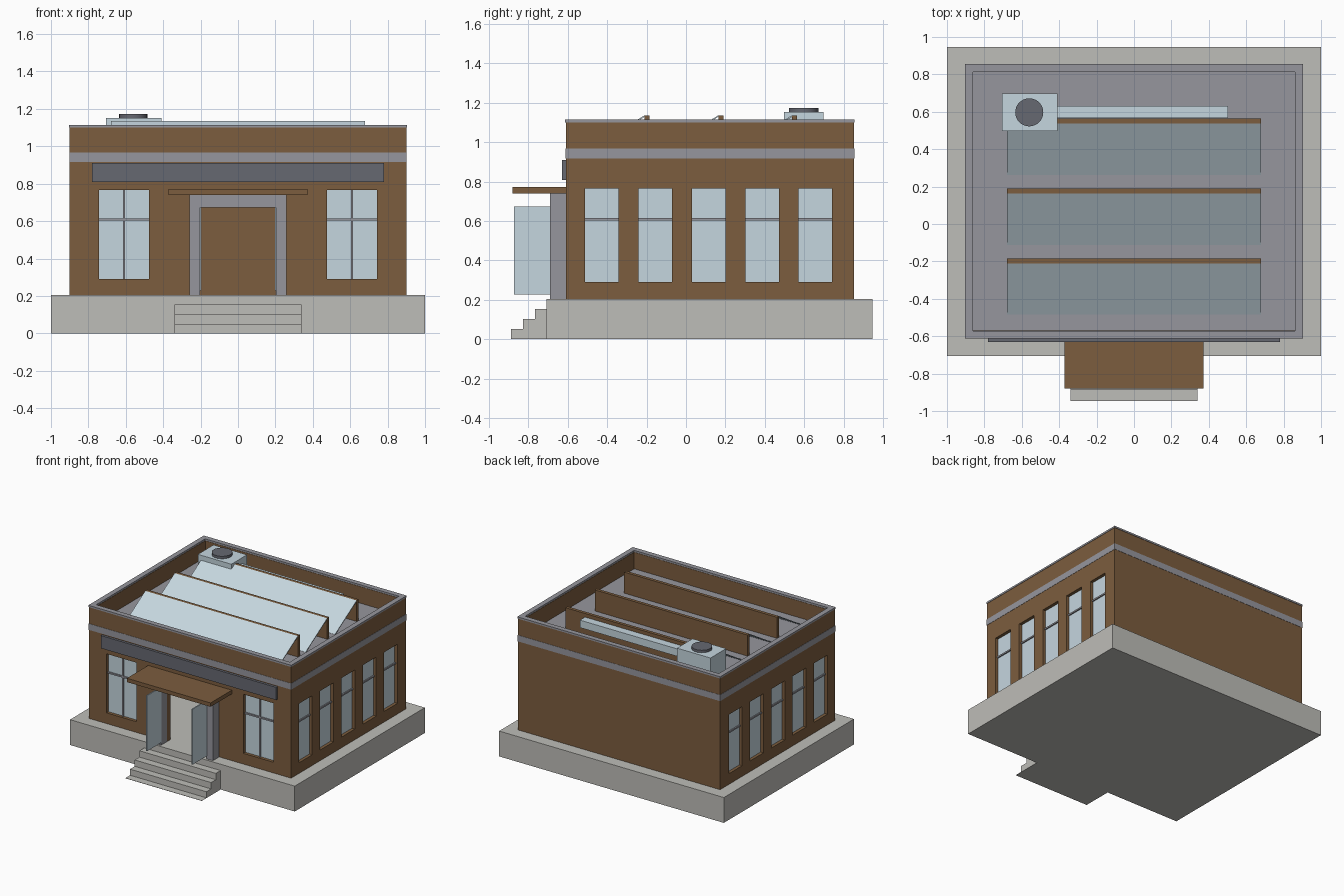
import bpy, bmesh, math

if "Cube" in bpy.data.objects:
    bpy.data.objects.remove(bpy.data.objects["Cube"])


def material(name, r, g, b):
    lin = [((c / 255 + 0.055) / 1.055) ** 2.4 for c in (r, g, b)]
    m = bpy.data.materials.new(name)
    m.diffuse_color = (*lin, 1)
    m.use_nodes = True
    m.node_tree.nodes["Principled BSDF"].inputs["Base Color"].default_value = m.diffuse_color
    return m


BROWN = material("brown_brick", 124, 93, 62)
STONE = material("pale_concrete", 190, 189, 184)
TRIM = material("grey_trim", 150, 150, 157)
GLASS = material("pale_blue_glass", 197, 214, 223)
DARK = material("dark_grey", 102, 104, 113)


def finish(name, bm, mat):
    bmesh.ops.recalc_face_normals(bm, faces=bm.faces)
    me = bpy.data.meshes.new(name)
    bm.to_mesh(me)
    bm.free()
    ob = bpy.data.objects.new(name, me)
    bpy.context.collection.objects.link(ob)
    if mat:
        me.materials.append(mat)
    return ob


def box(name, x, y, z, mat):
    """Box from (min, max) ranges on each axis."""
    bm = bmesh.new()
    bmesh.ops.create_cube(bm, size=1)
    for v in bm.verts:
        v.co = [r[0] if c < 0 else r[1] for c, r in zip(v.co, (x, y, z))]
    return finish(name, bm, mat)


def extrude_x(name, profile, x0, x1, mat):
    """Extrude a (y, z) profile along x."""
    bm = bmesh.new()
    f = bm.faces.new([bm.verts.new((x0, y, z)) for y, z in profile])
    r = bmesh.ops.extrude_face_region(bm, geom=[f])
    for v in r["geom"]:
        if isinstance(v, bmesh.types.BMVert):
            v.co.x = x1
    return finish(name, bm, mat)


def ring(name, x, y0, y1, t, z, mat):
    """Rectangular ring of width t, inset from the outer rectangle."""
    bm = bmesh.new()
    loops = []
    for inset in (0, t):
        for h in z:
            a, b, c = x - inset, y0 + inset, y1 - inset
            loops.append([bm.verts.new(p) for p in
                          ((-a, b, h), (a, b, h), (a, c, h), (-a, c, h))])
    ob, ot, ib, it = loops
    for p, q in ((ob, ot), (ot, it), (it, ib), (ib, ob)):
        for i in range(4):
            j = (i + 1) % 4
            bm.faces.new((p[i], p[j], q[j], q[i]))
    return finish(name, bm, mat)


def cut(target, cutter):
    m = target.modifiers.new("cut", "BOOLEAN")
    m.operation, m.solver, m.object = "DIFFERENCE", "EXACT", cutter
    bpy.context.view_layer.objects.active = target
    bpy.ops.object.modifier_apply(modifier=m.name)
    bpy.data.objects.remove(cutter)


W, Y0, Y1 = 0.90, -0.61, 0.852   # wall half width, front and back
FLOOR = 0.204
WZ = (0.29, 0.765)               # window sill and head
BAR = (0.602, 0.614)             # window crossbar

# Plinth and entrance steps
box("plinth", (-1, 1), (-0.707, 0.947), (0, FLOOR), STONE)
extrude_x("steps", [(-0.70, 0), (-0.947, 0), (-0.947, 0.002), (-0.887, 0.002),
                    (-0.887, 0.051), (-0.827, 0.051), (-0.827, 0.102),
                    (-0.767, 0.102), (-0.767, 0.153), (-0.70, 0.153)],
          -0.34, 0.34, STONE)

# Walls, roof slab, band and coping
walls = ring("walls", W, Y0, Y1, 0.04, (FLOOR, 1.10), BROWN)
box("roof", (-0.88, 0.88), (Y0 + 0.02, Y1 - 0.02), (0.918, 0.967), TRIM)
ring("wall_band", W + 0.002, Y0 - 0.002, Y1 + 0.002, 0.01, (0.917, 0.967), TRIM)
ring("coping", W + 0.003, Y0 - 0.003, Y1 + 0.003, 0.041, (1.10, 1.114), TRIM)

# Doorway opening
cut(walls, box("cutter", (-0.203, 0.203), (Y0 - 0.1, Y0 + 0.1), (FLOOR - 0.1, 0.674), None))

# Front windows
for s, side in ((-1, "left"), (1, "right")):
    c = s * 0.61
    x = (c - 0.134, c + 0.134)
    cut(walls, box("cutter", x, (Y0 - 0.1, Y0 + 0.1), WZ, None))
    box(f"front_window_{side}", x, (Y0 + 0.025, Y0 + 0.035), WZ, GLASS)
    box(f"front_mullion_{side}", (c - 0.006, c + 0.006), (Y0 + 0.015, Y0 + 0.025), WZ, TRIM)
    box(f"front_crossbar_{side}", x, (Y0 + 0.015, Y0 + 0.025), BAR, TRIM)

# Side windows, five on each side
for i in range(5):
    c = -0.427 + i * 0.271
    y = (c - 0.085, c + 0.085)
    cut(walls, box("cutter", (-1.5, 1.5), y, WZ, None))
    for s, side in ((-1, "left"), (1, "right")):
        box(f"{side}_window_{i}", sorted((s * (W - 0.025), s * (W - 0.035))), y, WZ, GLASS)
        box(f"{side}_crossbar_{i}", sorted((s * (W - 0.015), s * (W - 0.025))), y, BAR, TRIM)

# Door surround, open door leaves, canopy and blank sign board
for s, side in ((-1, "left"), (1, "right")):
    box(f"door_jamb_{side}", sorted((s * 0.203, s * 0.26)), (-0.69, Y0), (FLOOR, 0.74), TRIM)
    box(f"door_leaf_{side}", sorted((s * 0.198, s * 0.207)), (-0.873, -0.69), (0.228, 0.674), GLASS)
box("door_lintel", (-0.203, 0.203), (-0.69, Y0), (0.674, 0.74), TRIM)
box("canopy", (-0.372, 0.372), (-0.88, Y0), (0.74, 0.771), BROWN)
box("sign_board", (-0.78, 0.78), (-0.63, Y0), (0.808, 0.91), DARK)

# Sawtooth skylights
for i in range(3):
    y = -0.21 + i * 0.374
    box(f"skylight_back_{i}", (-0.679, 0.679), (y, y + 0.026), (0.96, 1.136), BROWN)
    extrude_x(f"skylight_glass_{i}",
              [(y, 1.128), (y, 1.136), (y - 0.275, 0.968), (y - 0.275, 0.960)],
              -0.679, 0.679, GLASS)

# Rooftop air unit with fan and duct
box("air_unit", (-0.706, -0.408), (0.498, 0.697), (0.96, 1.152), GLASS)
box("air_duct", (-0.41, 0.503), (0.566, 0.63), (1.048, 1.108), GLASS)
bm = bmesh.new()
bmesh.ops.create_cone(bm, cap_ends=True, segments=32, radius1=0.075, radius2=0.075, depth=0.022)
fan = finish("air_unit_fan", bm, DARK)
fan.location = (-0.56, 0.597, 1.161)
bpy.context.view_layer.objects.active = fan
fan.select_set(True)
bpy.ops.object.shade_smooth_by_angle(angle=math.radians(40))
